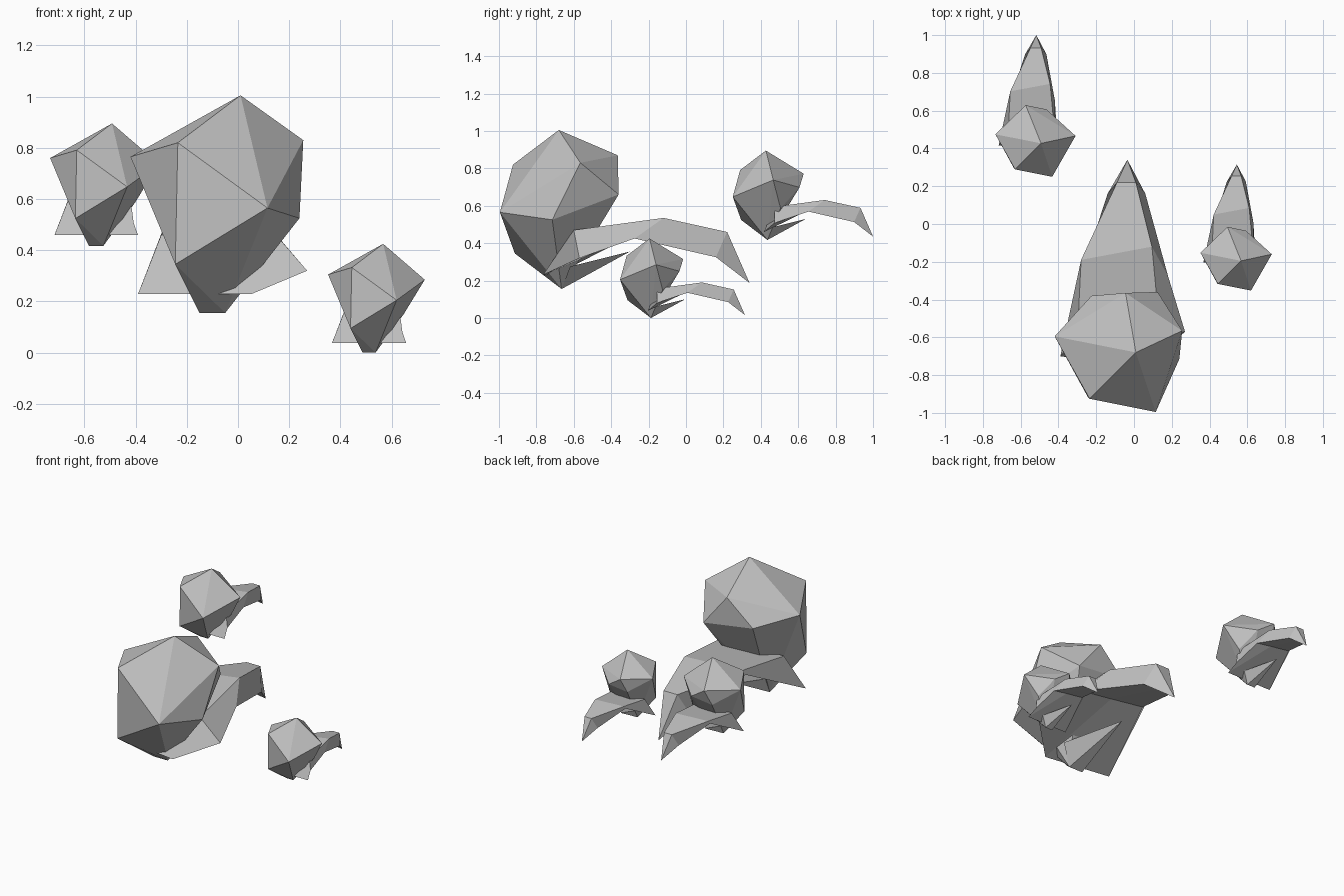
import bpy
import bmesh
from mathutils import Vector

if "Cube" in bpy.data.objects:
    bpy.data.objects.remove(bpy.data.objects["Cube"], do_unlink=True)

STONE_GREY = (0.53, 0.53, 0.53, 1.0)


def make_material(name, colour):
    material = bpy.data.materials.new(name)
    material.use_nodes = True
    material.diffuse_color = colour
    shader = material.node_tree.nodes["Principled BSDF"]
    shader.inputs["Base Color"].default_value = colour
    return material


stone = make_material("stone_grey", STONE_GREY)


def finish(name, mesh_builder, origin, scale):
    """Turn a bmesh into a flat shaded, placed object."""
    bmesh.ops.recalc_face_normals(mesh_builder, faces=mesh_builder.faces)
    mesh = bpy.data.meshes.new(name)
    mesh_builder.to_mesh(mesh)
    mesh_builder.free()
    mesh.materials.append(stone)
    part = bpy.data.objects.new(name, mesh)
    part.location = origin
    part.scale = (scale, scale, scale)
    bpy.context.collection.objects.link(part)
    return part


def faceted_hull(name, points, origin, scale):
    """Convex faceted solid around a few corner points."""
    builder = bmesh.new()
    for point in points:
        builder.verts.new(point)
    result = bmesh.ops.convex_hull(builder, input=builder.verts)
    spare = [item for item in result["geom_interior"]
             if isinstance(item, bmesh.types.BMVert)]
    bmesh.ops.delete(builder, geom=spare, context="VERTS")
    return finish(name, builder, origin, scale)


def lofted_tail(name, sections, tip, origin, scale):
    """Join matching cross-sections and close them to a pointed tip."""
    builder = bmesh.new()
    rings = [[builder.verts.new(p) for p in section] for section in sections]
    end = builder.verts.new(tip)
    builder.faces.new(rings[0])
    count = len(rings[0])
    for i in range(count):
        j = (i + 1) % count
        for near, far in zip(rings, rings[1:]):
            builder.faces.new((near[i], near[j], far[j], far[i]))
        builder.faces.new((rings[-1][i], rings[-1][j], end))
    return finish(name, builder, origin, scale)


# Rock corners, measured from the peak
peak = Vector((0, 0, 0))
shared_corners = [
    peak,
    (-.245, -.245, -.185),
    (-.43, .085, -.24),
    (.105, -.315, -.44),
    (-.255, -.235, -.66),
    (-.16, .015, -.85),
    (-.06, .015, -.85),
]
large_corners = [
    (.245, .115, -.175),
    (-.055, .315, -.135),
    (.23, -.035, -.48),
    (.115, .32, -.345),
    (-.235, .3, -.3),
]
small_corners = [
    (.325, .07, -.28),
    (-.145, .36, -.22),
    (.16, .14, -.55),
    (.05, .32, -.35),
    (-.2, .29, -.4),
]

# Tail sections: low left, top left, top right, low right, underside
root_left = [(-.4, -.02, -.775), (-.31, .08, -.545), (.13, .08, -.535)]
large_root = root_left + [(.26, .11, -.685), (.045, -.085, -.775)]
small_root = root_left + [(.15, .08, -.69), (.18, -.02, -.775)]
bend_left = [(-.28, .44, -.54), (-.29, .49, -.49), (.085, .56, -.47)]
large_bend = bend_left + [(.17, .405, -.58), (-.05, .42, -.56)]
small_bend = bend_left + [(.13, .405, -.58), (-.05, .42, -.56)]
hook = [(-.15, .84, -.68), (-.1, .9, -.545), (0, .9, -.545),
        (.05, .84, -.68), (-.05, .84, -.68)]
tail_tip = (-.045, 1.02, -.818)

# Short spike below the tail
spike = [(-.16, .015, -.85), (-.06, .015, -.85), (-.17, .06, -.74),
         (.02, .06, -.73), (-.17, .38, -.65)]

# Three boulders, each with a hooked tail
boulders = [
    ("large", (.01, -.68, 1.005), 1.0,
     large_corners, large_root, large_bend),
    ("rear", (-.492, .427, .895), .562,
     small_corners, small_root, small_bend),
    ("low", (.567, -.195, .425), .5,
     small_corners, small_root, small_bend),
]
for label, origin, scale, corners, root, bend in boulders:
    faceted_hull(label + "_rock", shared_corners + corners, origin, scale)
    lofted_tail(label + "_tail", [root, bend, hook], tail_tip, origin, scale)
    faceted_hull(label + "_spike", spike, origin, scale)
